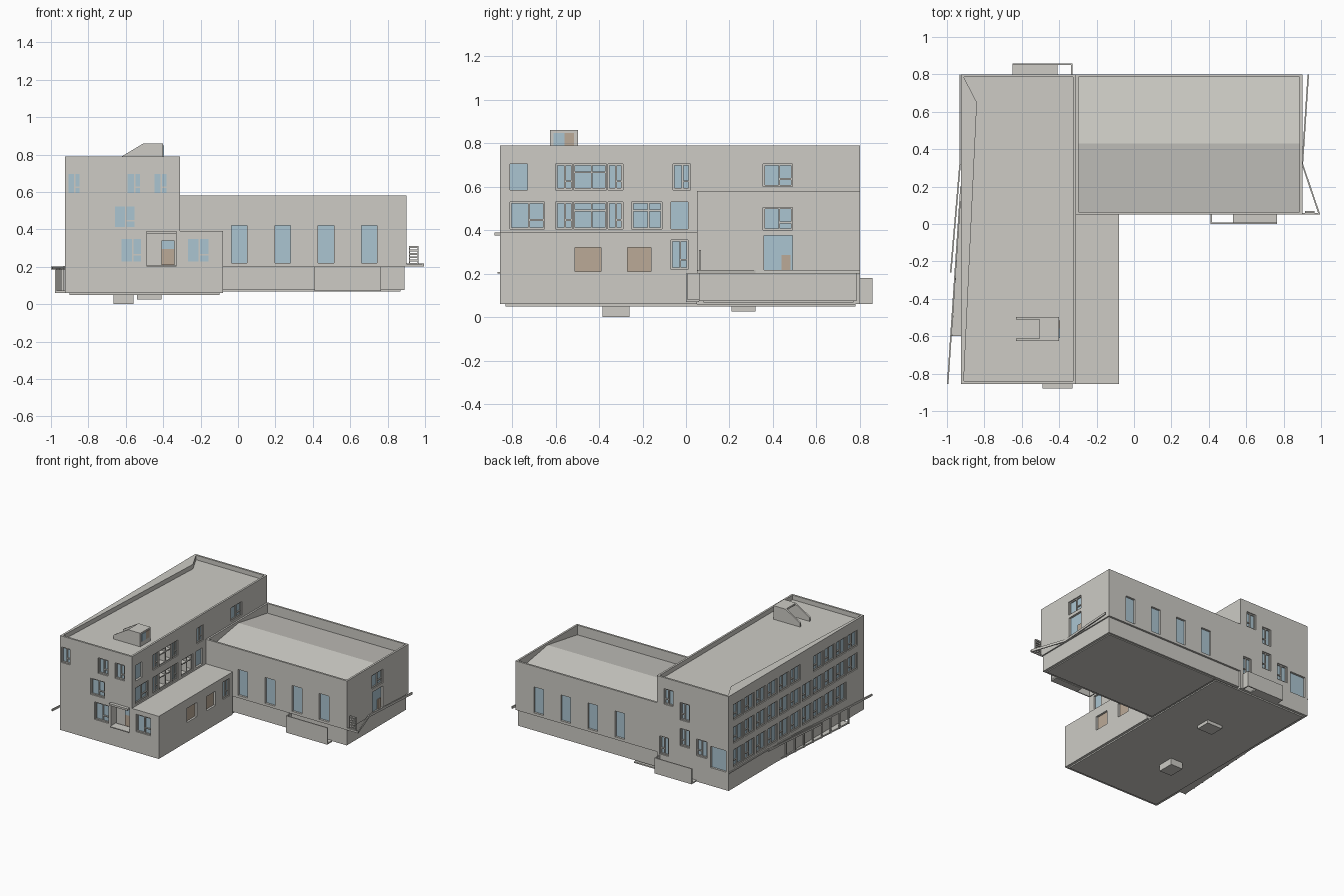
import bpy, bmesh
from mathutils import Vector

cube = bpy.data.objects.get("Cube")
if cube:
    bpy.data.objects.remove(cube, do_unlink=True)


def material(name, rgb):
    m = bpy.data.materials.new(name)
    m.use_nodes = True
    m.diffuse_color = (*rgb, 1)
    m.node_tree.nodes["Principled BSDF"].inputs["Base Color"].default_value = (*rgb, 1)
    return m


GREY = material("warm grey render", (0.61, 0.6, 0.56))
BLUE = material("pale blue glass", (0.41, 0.56, 0.64))
BROWN = material("light brown wood", (0.5, 0.4, 0.31))


def add_prism(bm, pts, axis, lo, hi):
    """Extrude a 2D profile along an axis."""
    def place(p, d):
        c = list(p)
        c.insert(axis, d)
        return bm.verts.new(c)
    a = [place(p, lo) for p in pts]
    b = [place(p, hi) for p in pts]
    bm.faces.new(a)
    bm.faces.new(b[::-1])
    for i in range(len(pts)):
        j = (i + 1) % len(pts)
        bm.faces.new((a[i], b[i], b[j], a[j]))


def add_box(bm, p, q):
    lo = [min(a, b) for a, b in zip(p, q)]
    hi = [max(a, b) for a, b in zip(p, q)]
    add_prism(bm, [(lo[0], lo[1]), (hi[0], lo[1]), (hi[0], hi[1]), (lo[0], hi[1])], 2, lo[2], hi[2])


def finish(name, bm, mat):
    bmesh.ops.recalc_face_normals(bm, faces=bm.faces)
    me = bpy.data.meshes.new(name)
    bm.to_mesh(me)
    bm.free()
    me.materials.append(mat)
    ob = bpy.data.objects.new(name, me)
    bpy.context.collection.objects.link(ob)
    return ob


def prism(name, pts, axis, lo, hi, mat=GREY):
    bm = bmesh.new()
    add_prism(bm, pts, axis, lo, hi)
    return finish(name, bm, mat)


def boxes(name, items, mat=GREY):
    bm = bmesh.new()
    for p, q in items:
        add_box(bm, p, q)
    return finish(name, bm, mat)


def rail(name, p, q, z0, z1, w=0.008):
    """Straight thin wall or bar between two plan points."""
    p, q = Vector(p), Vector(q)
    n = (q - p).orthogonal().normalized() * w / 2
    return prism(name, [p + n, q + n, q - n, p - n], 2, z0, z1)


# Walls: axis, face position, outward sign, body that is cut
WALLS = {
    "main_front": (1, -0.855, -1, "main"), "main_back": (1, 0.80, 1, "main"),
    "main_east": (0, -0.31, 1, "main"), "main_west": (0, -0.925, -1, "main"),
    "low_front": (1, -0.855, -1, "low"), "low_east": (0, -0.08, 1, "low"),
    "wing_front": (1, 0.05, -1, "wing"), "wing_back": (1, 0.80, 1, "wing"),
    "wing_east": (0, 0.90, 1, "wing"),
}
cuts = {"main": bmesh.new(), "low": bmesh.new(), "wing": bmesh.new()}
glass, frames, wood = [], [], []


def span(wall, u0, u1, z0, z1, d0, d1):
    """Box on a wall, from depth d0 to d1 behind its face."""
    axis, face, sign, _ = WALLS[wall]
    a, b = face - sign * d0, face - sign * d1
    if axis == 0:
        return (a, u0, z0), (b, u1, z1)
    return (u0, a, z0), (u1, b, z1)


def window(wall, u0, u1, z0, z1, style="casement"):
    depth = 0.06 if style == "loggia" else 0.022
    add_box(cuts[WALLS[wall][3]], *span(wall, u0, u1, z0, z1, -0.02, depth))
    pane = span(wall, u0, u1, z0, z1, depth - 0.006, depth + 0.004)
    if style == "panel":
        wood.append(pane)
        return
    glass.append(pane)
    if style == "fixed":
        return
    f, m = 0.008, u0 + (u1 - u0) * 0.55
    bars = [(u0, u0 + f, z0, z1), (u1 - f, u1, z0, z1), (m - f / 2, m + f / 2, z0, z1),
            (u0 + f, u1 - f, z0, z0 + f), (u0 + f, u1 - f, z1 - f, z1)]
    if style == "loggia":
        zt = z1 - (z1 - z0) * 0.35
        bars.append((u0 + f, u1 - f, zt, zt + f))
    else:
        zt = z0 + (z1 - z0) * 0.3
        bars.append((m, u1 - f, zt, zt + f))
    frames.extend(span(wall, *b, 0.008, depth) for b in bars)


TOP, MID, LOW = (0.585, 0.705), (0.405, 0.53), (0.22, 0.355)

# Front windows
for u0, u1, row in [(-0.915, -0.84, TOP), (-0.6, -0.515, TOP), (-0.455, -0.375, TOP),
                    (-0.665, -0.545, MID), (-0.63, -0.51, LOW)]:
    window("main_front", u0, u1, *row)
window("low_front", -0.275, -0.15, *LOW)

# East windows of the tall block
for u0, u1, row, style in [
        (-0.81, -0.73, TOP, "fixed"), (-0.6, -0.522, TOP, "casement"), (-0.518, -0.365, TOP, "loggia"),
        (-0.36, -0.29, TOP, "casement"), (-0.06, 0.02, TOP, "casement"), (0.355, 0.49, (0.6, 0.705), "casement"),
        (-0.81, -0.65, MID, "casement"), (-0.6, -0.522, MID, "casement"), (-0.518, -0.365, MID, "loggia"),
        (-0.36, -0.29, MID, "casement"), (-0.25, -0.11, MID, "loggia"), (-0.07, 0.01, MID, "fixed")]:
    window("main_east", u0, u1, *row, style)

# Low block side
window("low_east", -0.51, -0.39, 0.21, 0.32, "panel")
window("low_east", -0.27, -0.16, 0.21, 0.32, "panel")
window("low_east", -0.07, 0.01, *LOW)

# Tall hall windows, front and back
for i in range(4):
    u = -0.035 + i * 0.232
    for wall in ("wing_front", "wing_back"):
        window(wall, u, u + 0.083, 0.22, 0.42, "fixed")
window("wing_east", 0.355, 0.49, 0.4, 0.505)
window("wing_east", 0.36, 0.49, 0.21, 0.375, "fixed")
wood.append(span("wing_east", 0.44, 0.48, 0.21, 0.285, 0.01, 0.018))

# Back windows of the tall block
for u0, u1, z0, z1 in [(-0.45, -0.37, *TOP), (-0.59, -0.51, 0.5, 0.635), (-0.59, -0.51, 0.3, 0.435),
                       (-0.41, -0.335, 0.19, 0.33), (-0.74, -0.65, 0.26, 0.39), (-0.905, -0.77, 0.2, 0.365)]:
    window("main_back", u0, u1, z0, z1, "fixed" if u0 < -0.8 else "casement")

# West window bands
for row in (TOP, MID, LOW):
    for i in range(11):
        if (row, i) not in ((TOP, 6), (LOW, 10)):
            u = 0.62 - i * 0.14
            window("main_west", u, u + 0.118, *row)

# Entrance recess
add_box(cuts["main"], *span("main_front", -0.49, -0.33, 0.2, 0.375, -0.02, 0.07))
wood.append(span("main_front", -0.41, -0.34, 0.21, 0.295, 0.055, 0.07))
glass.append(span("main_front", -0.41, -0.34, 0.295, 0.34, 0.055, 0.07))
boxes("entrance_canopy", [span("main_front", -0.49, -0.33, 0.375, 0.39, -0.025, 0.01)])
boxes("entrance_step", [span("main_front", -0.49, -0.33, 0.2, 0.207, -0.012, 0.06)])

# Roof wells behind the parapets
add_prism(cuts["main"], [(-0.91, -0.84), (-0.325, -0.84), (-0.325, 0.785), (-0.91, 0.785), (-0.84, 0.65)],
          2, 0.755, 0.9)
add_prism(cuts["wing"], [(0.065, 0.505), (0.43, 0.565), (0.785, 0.505), (0.785, 0.7), (0.065, 0.7)],
          0, -0.297, 0.885)

# Building bodies
bodies = {
    "main": boxes("tall_block", [((-0.925, -0.855, 0.06), (-0.31, 0.80, 0.79))]),
    "low": boxes("low_block", [((-0.31, -0.855, 0.06), (-0.08, 0.05, 0.39))]),
    "wing": boxes("hall_wing", [((-0.31, 0.05, 0.2), (0.90, 0.80, 0.58))]),
}
for key, body in bodies.items():
    cutter = finish(key + "_cutter", cuts[key], GREY)
    cutter.hide_render = True
    mod = body.modifiers.new("openings", "BOOLEAN")
    mod.operation, mod.solver, mod.object = "DIFFERENCE", "EXACT", cutter
    bpy.context.view_layer.objects.active = body
    bpy.ops.object.modifier_apply(modifier=mod.name)
    bpy.data.objects.remove(cutter, do_unlink=True)
boxes("window_glass", glass, BLUE)
boxes("window_frames", frames)
boxes("wood_panels", wood, BROWN)

# Hall plinth and foundations
boxes("hall_plinth", [((-0.31, 0.06, 0.075), (0.89, 0.785, 0.2))])
boxes("floor_slabs", [((-0.9, -0.83, 0.05), (-0.1, 0.78, 0.06)), ((-0.1, 0.08, 0.068), (0.87, 0.77, 0.075))])
boxes("foundation_pits", [((-0.665, -0.385, 0), (-0.56, -0.26, 0.06)), ((-0.54, 0.21, 0.025), (-0.41, 0.32, 0.06))])

# Entry screens: outer wall, end return and landing
boxes("front_screen", [((0.41, 0, 0.07), (0.765, 0.008, 0.2)), ((0.41, 0.008, 0.07), (0.418, 0.06, 0.2)),
                       ((0.53, 0.008, 0.07), (0.765, 0.06, 0.08))])
boxes("back_screen", [((-0.65, 0.85, 0.06), (-0.33, 0.858, 0.18)), ((-0.338, 0.8, 0.06), (-0.33, 0.85, 0.18)),
                      ((-0.65, 0.8, 0.06), (-0.41, 0.85, 0.07))])

# Roof light: hollow wedge
wedge = [(-0.63, 0.755), (-0.63, 0.785), (-0.505, 0.86), (-0.4, 0.86), (-0.4, 0.755)]
for side, y in (("front", -0.625), ("back", -0.51)):
    prism("roof_light_" + side, wedge, 1, y, y + 0.013)
boxes("roof_light_cap", [((-0.505, -0.612, 0.847), (-0.4, -0.51, 0.86)), ((-0.413, -0.612, 0.755), (-0.4, -0.51, 0.847))])
boxes("roof_light_glass", [((-0.402, -0.61, 0.79), (-0.396, -0.56, 0.848))], BLUE)
boxes("roof_light_panel", [((-0.402, -0.56, 0.79), (-0.396, -0.515, 0.848))], BROWN)

# West terrace, posts and rails
a, b = Vector((-0.925, 0.2)), Vector((-0.975, -0.6))
prism("west_terrace", [a, b, (-0.92, -0.6)], 2, 0.06, 0.072)
rail("west_terrace_rail", (-0.93, 0.32), (-0.98, -0.26), 0.185, 0.2)
rail("west_long_rail", (-0.925, 0.2), (-0.996, -0.855), 0.185, 0.2)
for i in range(1, 9):
    p = a.lerp(b, i / 8)
    rail("west_post", p, p + Vector((0, 0.01)), 0.06, 0.19)
rail("west_back_rail", (-0.93, 0.32), (-0.93, 0.8), 0.195, 0.205, 0.006)

# East ledges and ladder
rail("east_ledge_front", (0.9, 0.32), (0.99, 0.055), 0.2, 0.218)
rail("east_ledge_back", (0.9, 0.32), (0.932, 0.8), 0.2, 0.218)
boxes("east_ledge_end", [((0.9, 0.05, 0.2), (0.995, 0.058, 0.215))])
boxes("east_ladder", [((0.92, 0.06, 0.21 + i * 0.018), (0.96, 0.07, 0.22 + i * 0.018)) for i in range(6)]
      + [((x, 0.06, 0.2), (x + 0.005, 0.07, 0.31)) for x in (0.915, 0.96)])
